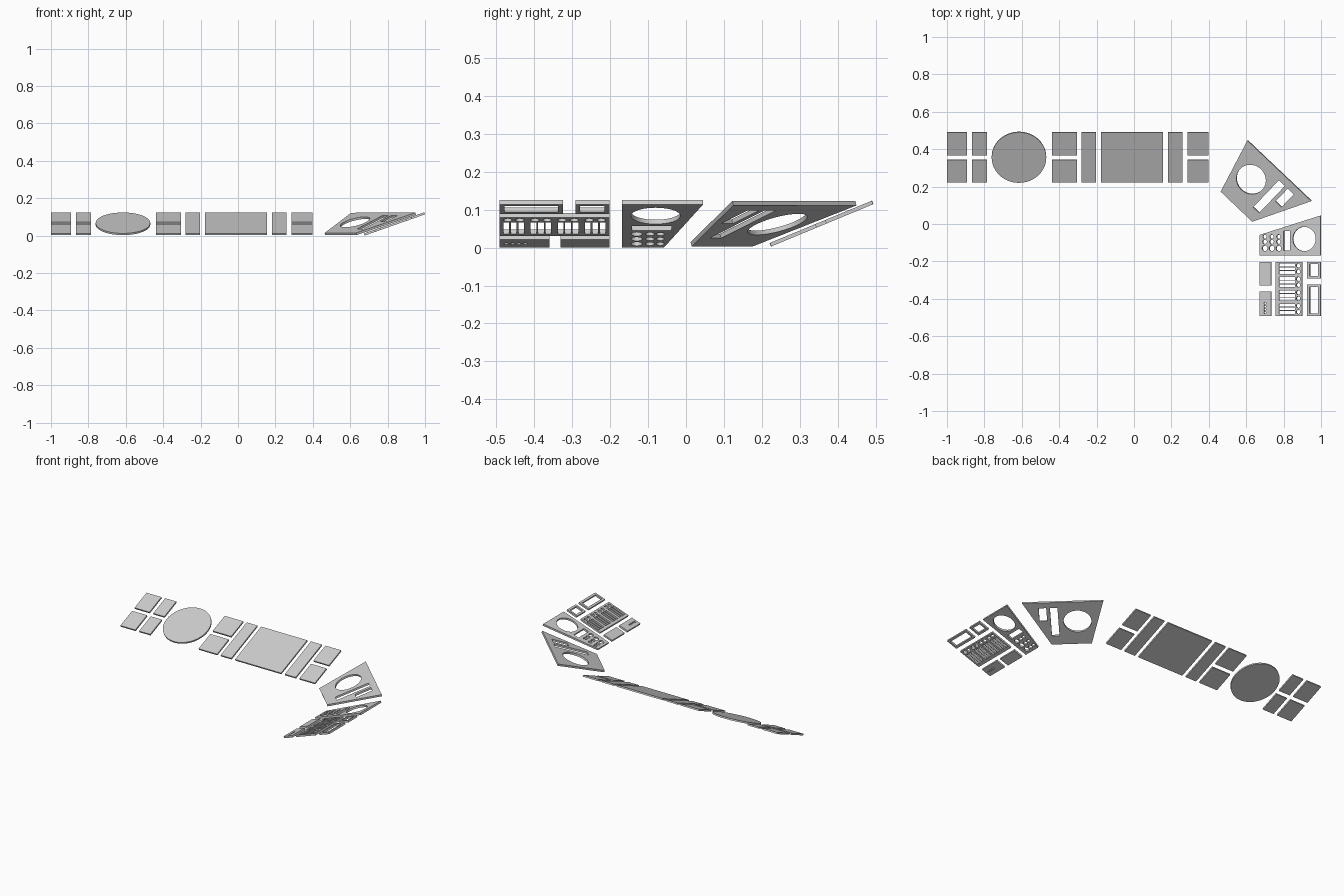
import bpy, math
from mathutils import Matrix, Vector

if "Cube" in bpy.data.objects:
    bpy.data.objects.remove(bpy.data.objects["Cube"])


class Slope:
    """Tilted panel plane; outlines are given in top-view x, y."""
    def __init__(self, origin, up_dir, angle, low_z, thick):
        self.o = Vector(origin)
        self.d = Vector(up_dir).normalized()
        self.v = Vector((-self.d.y, self.d.x))
        self.c, self.s, self.t = math.cos(angle), math.sin(angle), thick
        d, v, c, s = self.d, self.v, self.c, self.s
        u3, v3 = Vector((d.x * c, d.y * c, s)), Vector((v.x, v.y, 0))
        n3 = u3.cross(v3)
        top = Vector((self.o.x, self.o.y, low_z + thick * c)) - n3 * thick / 2
        self.m = Matrix((u3, v3, n3)).transposed().to_4x4()
        self.m.translation = top

    def local(self, p):
        q = Vector(p) - self.o
        return (q.dot(self.d) / self.c, q.dot(self.v))

    def poly(self, pts):
        return [self.local(p) for p in pts]

    def rect(self, x0, x1, y0, y1):
        return self.poly([(x0, y0), (x1, y0), (x1, y1), (x0, y1)])

    def disc(self, x, y, r, n=32):
        a, b = self.local((x, y))
        return [(a + r * math.cos(2 * math.pi * i / n),
                 b + r * math.sin(2 * math.pi * i / n)) for i in range(n)]

    def plate(self, name, outline, holes=()):
        cu = bpy.data.curves.new(name, 'CURVE')
        cu.dimensions, cu.fill_mode, cu.extrude = '2D', 'BOTH', self.t / 2
        for loop in [outline, *holes]:
            sp = cu.splines.new('POLY')
            sp.points.add(len(loop) - 1)
            for pt, (a, b) in zip(sp.points, loop):
                pt.co = (a, b, 0, 1)
            sp.use_cyclic_u = True
        tmp = bpy.data.objects.new(name + "_outline", cu)
        bpy.context.collection.objects.link(tmp)
        dg = bpy.context.evaluated_depsgraph_get()
        me = bpy.data.meshes.new_from_object(tmp.evaluated_get(dg))
        bpy.data.objects.remove(tmp)
        ob = bpy.data.objects.new(name, me)
        bpy.context.collection.objects.link(ob)
        me.transform(self.m)
        bpy.ops.object.select_all(action='DESELECT')
        ob.select_set(True)
        bpy.context.view_layer.objects.active = ob
        # weld caps to walls, keep edges crisp
        bpy.ops.object.mode_set(mode='EDIT')
        bpy.ops.mesh.select_all(action='SELECT')
        bpy.ops.mesh.remove_doubles(threshold=0.00005)
        bpy.ops.mesh.normals_make_consistent(inside=False)
        bpy.ops.object.mode_set(mode='OBJECT')
        bpy.ops.object.shade_smooth_by_angle(angle=math.radians(30))
        return ob


# Long main console: blank plates in a row
main = Slope((0, 0.221), (0, 1), math.radians(22.5), 0.003, 0.010)
Y0, YA, YB, Y1 = 0.221, 0.341, 0.366, 0.489
for i, (x0, x1) in enumerate([(-1.0, -0.893), (-0.866, -0.786),
                              (-0.438, -0.305), (0.286, 0.398)]):
    main.plate(f"lower_plate_{i}", main.rect(x0, x1, Y0, YA))
    main.plate(f"upper_plate_{i}", main.rect(x0, x1, YB, Y1))
for name, x0, x1 in [("left_strip", -0.28, -0.203), ("centre_screen", -0.176, 0.155),
                     ("right_strip", 0.182, 0.26)]:
    main.plate(name, main.rect(x0, x1, Y0, Y1))
main.plate("round_screen", main.disc(-0.615, 0.355, 0.146, 64))

# Corner panel with a round opening and two slots
corner = Slope((0.463, 0.173), (0.69, 0.724), math.radians(20), 0.003, 0.012)
up, along = corner.d, Vector((corner.d.y, -corner.d.x))


def slot(top, length, width):
    a, b = Vector(top), Vector(top) - up * length
    h = along * width / 2
    return corner.poly([a - h, a + h, b + h, b - h])


corner.plate("corner_panel",
             corner.poly([(0.463, 0.173), (0.632, 0.012), (0.948, 0.122), (0.606, 0.446)]),
             [corner.disc(0.626, 0.238, 0.081, 64),
              slot((0.791, 0.219), 0.20, 0.044),
              slot((0.838, 0.174), 0.095, 0.044)])

# Side panels rising to the right
side = Slope((0.672, 0), (1, 0), math.radians(19.3), 0.0, 0.012)
buttons = [side.disc(x, y, r, 16) for x in (0.699, 0.736, 0.773)
           for y, r in ((-0.068, 0.011), (-0.095, 0.012), (-0.13, 0.015))]
side.plate("gauge_panel",
           side.poly([(0.672, -0.168), (0.996, -0.168), (0.996, 0.045), (0.672, -0.058)]),
           [side.disc(0.91, -0.08, 0.065, 64),
            side.rect(0.800, 0.833, -0.142, -0.038), *buttons])

# Small inner plates
side.plate("inner_plate_back", side.rect(0.672, 0.732, -0.330, -0.202))
side.plate("inner_plate_front", side.rect(0.672, 0.732, -0.491, -0.360),
           [side.disc(0.70, -0.424 - 0.0165 * i, 0.006, 12) for i in range(4)])

# Switch bank: four groups of slots with two round holes each
holes = []
for g in range(4):
    cy = -0.239 - 0.0715 * g
    holes += [side.rect(0.775, 0.86, cy + k * 0.0195 - 0.0075, cy + k * 0.0195 + 0.0075)
              for k in (-1, 0, 1)]
    holes += [side.disc(0.878, cy + k * 0.016, 0.0115, 16) for k in (-1, 1)]
side.plate("switch_bank", side.rect(0.757, 0.898, -0.491, -0.202), holes)

# Outer frames
side.plate("outer_frame_back", side.rect(0.926, 0.996, -0.291, -0.202),
           [side.rect(0.939, 0.983, -0.279, -0.214)])
side.plate("outer_frame_front", side.rect(0.926, 0.996, -0.491, -0.324),
           [side.rect(0.939, 0.983, -0.478, -0.337)])
